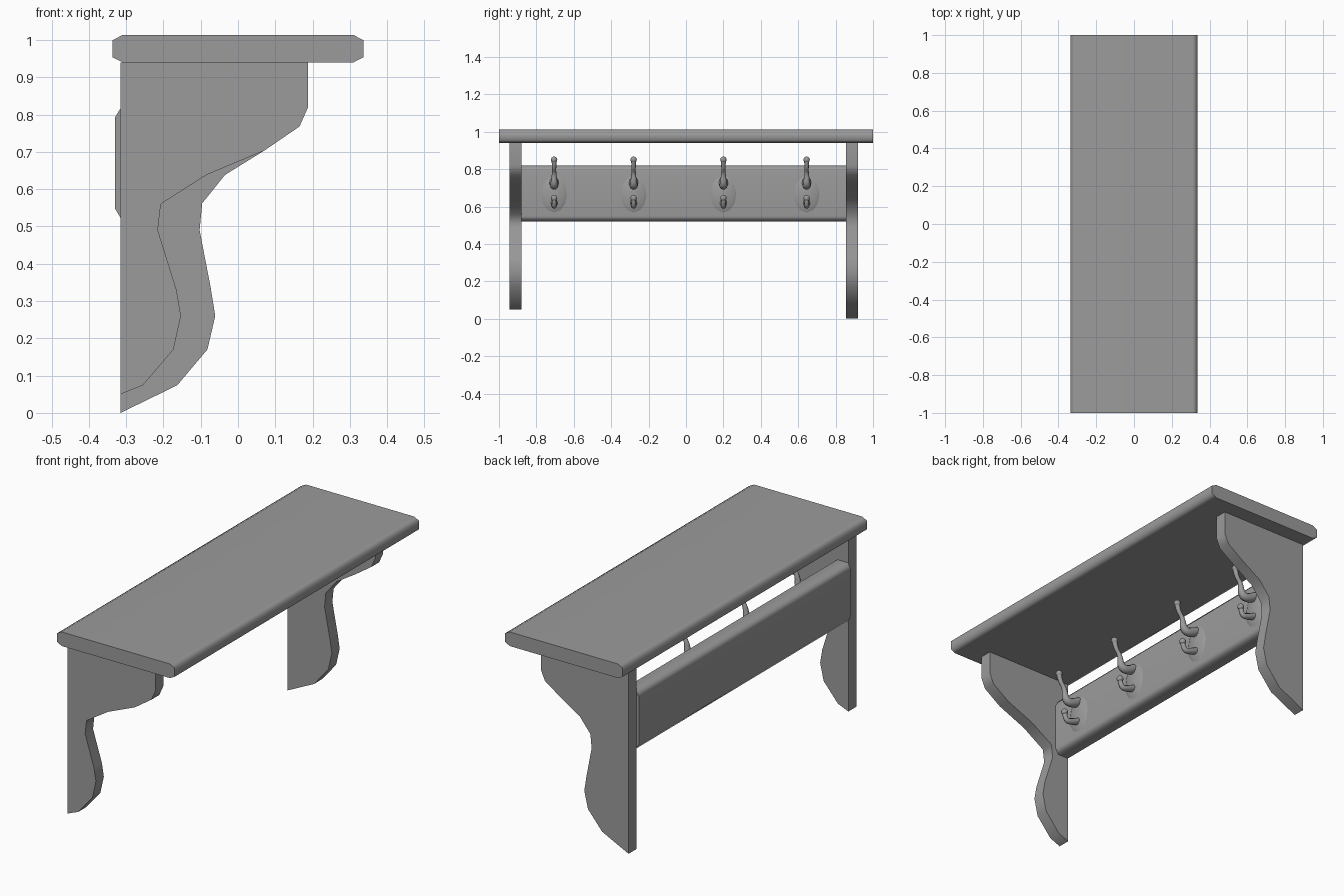
import bpy, bmesh, math
from mathutils import Vector

cube = bpy.data.objects.get("Cube")
if cube:
    bpy.data.objects.remove(cube, do_unlink=True)

grey = bpy.data.materials.new("plain grey")
grey.use_nodes = True
GREY = (0.33, 0.33, 0.33, 1)
grey.diffuse_color = GREY
grey.node_tree.nodes["Principled BSDF"].inputs["Base Color"].default_value = GREY


def activate(obj):
    bpy.ops.object.select_all(action="DESELECT")
    obj.select_set(True)
    bpy.context.view_layer.objects.active = obj


def finish(obj, angle=65, weighted=False):
    activate(obj)
    obj.data.materials.clear()
    obj.data.materials.append(grey)
    bpy.ops.object.shade_smooth_by_angle(angle=math.radians(angle))
    if weighted:
        mod = obj.modifiers.new("flat faces", "WEIGHTED_NORMAL")
        mod.keep_sharp = True
    return obj


def prism(name, profile, y0, y1):
    """Extrude an x-z profile along y."""
    bm = bmesh.new()
    face = bm.faces.new([bm.verts.new((x, y0, z)) for x, z in profile])
    top = bmesh.ops.extrude_face_region(bm, geom=[face])
    moved = [v for v in top["geom"] if isinstance(v, bmesh.types.BMVert)]
    bmesh.ops.translate(bm, verts=moved, vec=(0, y1 - y0, 0))
    bmesh.ops.recalc_face_normals(bm, faces=bm.faces)
    mesh = bpy.data.meshes.new(name)
    bm.to_mesh(mesh)
    bm.free()
    obj = bpy.data.objects.new(name, mesh)
    bpy.context.collection.objects.link(obj)
    return finish(obj, weighted=True)


def chamfered(x0, x1, z0, z1, cx, cz):
    return [(x0 + cx, z0), (x1 - cx, z0), (x1, z0 + cz), (x1, z1 - cz),
            (x1 - cx, z1), (x0 + cx, z1), (x0, z1 - cz), (x0, z0 + cz)]


# Shelf board and back rail
prism("shelf", chamfered(-0.337, 0.337, 0.94, 1.013, 0.027, 0.014), -1, 1)
prism("back_rail", chamfered(-0.33, -0.235, 0.52, 0.82, 0.017, 0.028), -0.88, 0.856)

# Scrolled side brackets: shared upper curve, different lower tails
upper = [(0.07, 0.703), (0.165, 0.768), (0.188, 0.82), (0.188, 0.94), (-0.315, 0.94)]
short_tail = [(-0.315, 0.05), (-0.255, 0.074), (-0.173, 0.17), (-0.153, 0.26),
              (-0.165, 0.33), (-0.215, 0.49), (-0.207, 0.56), (-0.085, 0.638)]
long_tail = [(-0.315, 0), (-0.163, 0.074), (-0.082, 0.17), (-0.061, 0.26),
             (-0.074, 0.34), (-0.103, 0.49), (-0.096, 0.562), (-0.035, 0.638)]
prism("right_bracket", short_tail + upper, -0.945, -0.88)
prism("left_bracket", long_tail + upper, 0.856, 0.92)


def hook(name, y, path):
    """Tapered round bar through (x, z, radius) points with a ball on its tip."""
    curve = bpy.data.curves.new(name, "CURVE")
    curve.dimensions = "3D"
    curve.bevel_depth = 1
    curve.bevel_resolution = 3
    curve.use_fill_caps = True
    spline = curve.splines.new("NURBS")
    spline.points.add(len(path) - 1)
    for point, (x, z, r) in zip(spline.points, path):
        point.co = (x, y, z, 1)
        point.radius = r
    spline.use_endpoint_u = True
    spline.order_u = 3
    spline.resolution_u = 5
    obj = bpy.data.objects.new(name, curve)
    bpy.context.collection.objects.link(obj)
    activate(obj)
    bpy.ops.object.convert(target="MESH")
    finish(bpy.context.object)
    x, z, r = path[-1]
    bpy.ops.mesh.primitive_uv_sphere_add(segments=14, ring_count=8, radius=0.017,
                                         location=(x, y, z))
    ball = bpy.context.object
    ball.name = name + "_tip"
    finish(ball)


def plate(name, y):
    """Low domed oval mounting plate."""
    bpy.ops.mesh.primitive_cone_add(vertices=12, radius1=1, radius2=0.75, depth=1)
    obj = bpy.context.object
    obj.name = name
    for v in obj.data.vertices:
        a, b, h = v.co
        v.co = Vector((-0.236 + (h + 0.5) * 0.01, y + b * 0.07, 0.665 + a * -0.1))
    finish(obj)


# Four coat hooks, each with an upper and a lower prong
upper_prong = [(-0.235, 0.735, 0.024), (-0.195, 0.71, 0.024), (-0.15, 0.715, 0.02),
               (-0.145, 0.78, 0.011), (-0.115, 0.81, 0.011), (-0.11, 0.85, 0.014)]
lower_prong = [(-0.235, 0.625, 0.018), (-0.19, 0.605, 0.017), (-0.15, 0.6, 0.012),
               (-0.145, 0.645, 0.012)]
for i, y in enumerate((-0.705, -0.28, 0.2, 0.645), 1):
    plate(f"hook_plate_{i}", y)
    hook(f"upper_hook_{i}", y, upper_prong)
    hook(f"lower_hook_{i}", y, lower_prong)
